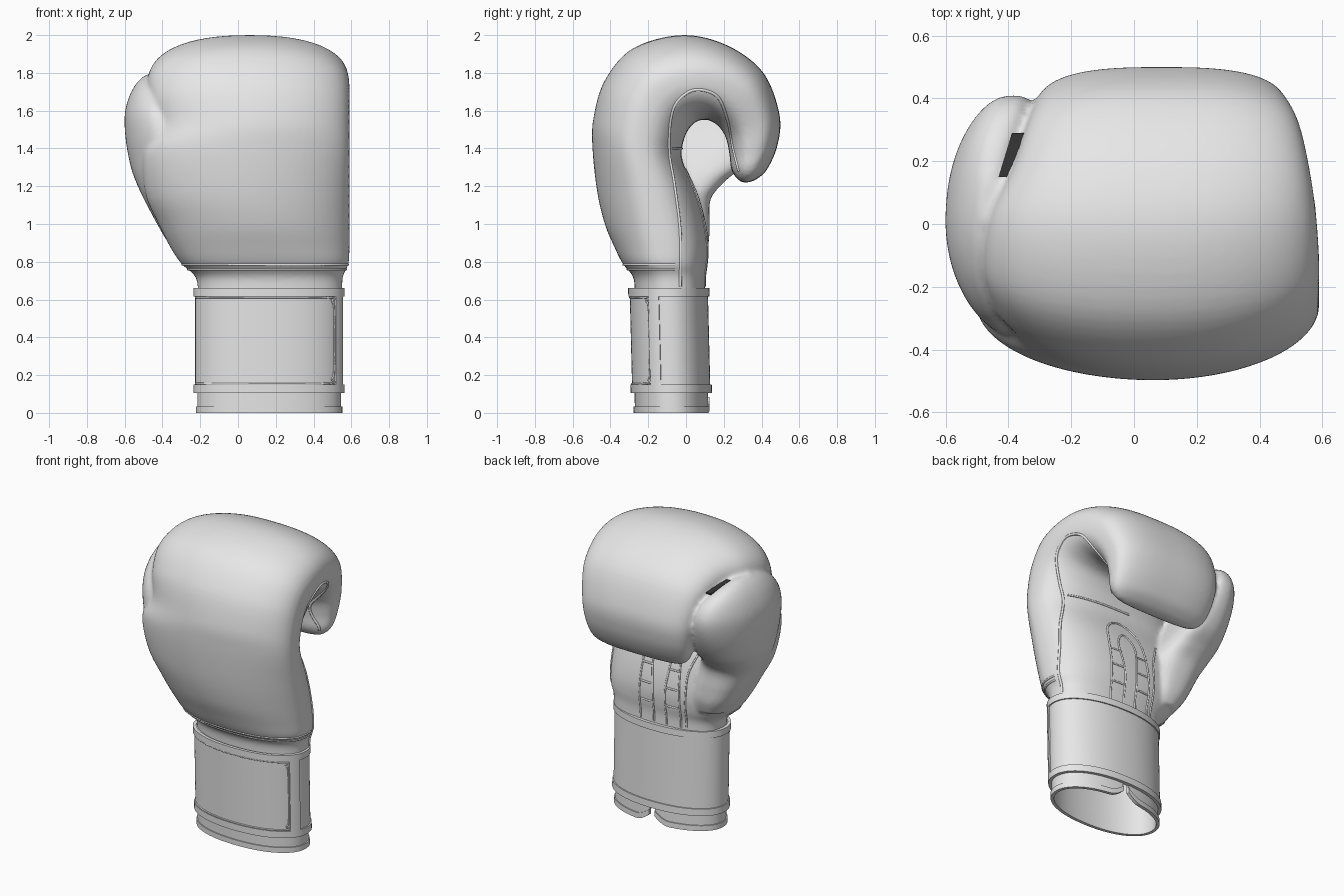
import bpy, bmesh, math
from mathutils import Vector
from mathutils.bvhtree import BVHTree

if "Cube" in bpy.data.objects:
    bpy.data.objects.remove(bpy.data.objects["Cube"], do_unlink=True)


def material(name, shade):
    mat = bpy.data.materials.new(name)
    mat.use_nodes = True
    mat.diffuse_color = (shade, shade, shade, 1)
    for node in mat.node_tree.nodes:
        if node.type == "BSDF_PRINCIPLED":
            node.inputs["Base Color"].default_value = mat.diffuse_color
    return mat


leather = material("light_grey_leather", 0.8)
webbing = material("dark_webbing", 0.03)


def link(name, data, mat=leather):
    obj = bpy.data.objects.new(name, data)
    bpy.context.collection.objects.link(obj)
    data.materials.append(mat)
    return obj


def spline(rows, steps):
    """Catmull-Rom interpolation of equal-length tuples."""
    out = []
    for i in range(len(rows) - 1):
        quad = (rows[max(i - 1, 0)], rows[i], rows[i + 1], rows[min(i + 2, len(rows) - 1)])
        for s in range(steps):
            t = s / steps
            out.append(tuple(
                b + t / 2 * (c - a + t * (2 * a - 5 * b + 4 * c - d + t * (3 * (b - c) + d - a)))
                for a, b, c, d in zip(*quad)))
    out.append(rows[-1])
    return out


def rounded(angle, power):
    """Unit superellipse point."""
    c, s = math.cos(angle), math.sin(angle)
    return (math.copysign(abs(c) ** (2 / power), c), math.copysign(abs(s) ** (2 / power), s))


def loft(bm, rows, bend=0.0, sides=64):
    """Each row: outer y, outer z, inner y, inner z, low x, high x, outer squareness."""
    rings = []
    for oy, oz, iy, iz, x0, x1, power in spline(rows, 6):
        ring = []
        for k in range(sides):
            angle = math.tau * k / sides
            u, v = rounded(angle, power if math.sin(angle) < 0 else 2.6)
            y = (oy + iy) / 2 + v * (iy - oy) / 2
            z = (oz + iz) / 2 + v * (iz - oz) / 2
            x = (x0 + x1) / 2 + u * (x1 - x0) / 2 + bend * y * y
            ring.append(bm.verts.new((x, y, z)))
        rings.append(ring)
    for a, b in zip(rings, rings[1:]):
        for k in range(sides):
            j = (k + 1) % sides
            bm.faces.new((a[k], a[j], b[j], b[k]))
    bm.faces.new(rings[0])
    bm.faces.new(rings[-1])


def finish(name, bm, mat=leather):
    bmesh.ops.recalc_face_normals(bm, faces=bm.faces)
    mesh = bpy.data.meshes.new(name)
    bm.to_mesh(mesh)
    bm.free()
    return link(name, mesh, mat)


# Padded fist: wrist, back of hand, knuckles, curled fingers
fist = [
    (-0.27, 0.62, 0.10, 0.62, -0.21, 0.55, 2.2),
    (-0.28, 0.72, 0.10, 0.72, -0.225, 0.555, 2.2),
    (-0.335, 0.79, 0.11, 0.79, -0.30, 0.585, 2.2),
    (-0.38, 0.88, 0.115, 0.88, -0.36, 0.59, 2.1),
    (-0.43, 1.00, 0.10, 1.00, -0.42, 0.59, 2),
    (-0.47, 1.17, 0.06, 1.15, -0.49, 0.59, 2),
    (-0.495, 1.40, -0.02, 1.34, -0.50, 0.59, 2),
    (-0.49, 1.56, -0.01, 1.45, -0.43, 0.59, 2),
    (-0.43, 1.76, 0.02, 1.51, -0.46, 0.59, 2.1),
    (-0.28, 1.93, 0.05, 1.54, -0.48, 0.59, 2.2),
    (-0.02, 2.00, 0.08, 1.55, -0.46, 0.58, 2.3),
    (0.22, 1.945, 0.12, 1.55, -0.39, 0.56, 2.5),
    (0.41, 1.80, 0.17, 1.52, -0.345, 0.53, 2.7),
    (0.495, 1.58, 0.21, 1.46, -0.315, 0.49, 2.8),
    (0.485, 1.42, 0.23, 1.37, -0.29, 0.47, 2.8),
    (0.43, 1.29, 0.24, 1.29, -0.26, 0.45, 2.6),
    (0.37, 1.235, 0.27, 1.24, -0.21, 0.40, 2.6),
    (0.33, 1.22, 0.30, 1.22, -0.14, 0.33, 2.6),
]

# Thumb: z, front y, back y, low x, high x
thumb = [
    (0.81, -0.20, 0.09, -0.30, -0.08),
    (0.90, -0.25, 0.12, -0.37, -0.08),
    (1.00, -0.28, 0.125, -0.43, -0.09),
    (1.13, -0.33, 0.13, -0.50, -0.12),
    (1.22, -0.35, 0.20, -0.54, -0.17),
    (1.31, -0.36, 0.30, -0.57, -0.22),
    (1.45, -0.36, 0.38, -0.595, -0.29),
    (1.58, -0.32, 0.41, -0.60, -0.34),
    (1.68, -0.24, 0.37, -0.575, -0.37),
    (1.75, -0.12, 0.27, -0.535, -0.41),
    (1.79, 0.00, 0.14, -0.49, -0.44),
]

bm = bmesh.new()
loft(bm, fist)
loft(bm, [(y0, z, y1, z, x0, x1, 2.2) for z, y0, y1, x0, x1 in thumb], bend=0.5)
glove = finish("padded_glove", bm)
blend = glove.modifiers.new("blend", "REMESH")
blend.mode = "VOXEL"
blend.voxel_size = 0.013
blend.use_smooth_shade = True
relax = glove.modifiers.new("relax", "SMOOTH")
relax.factor = 0.5
relax.iterations = 5

# Dark webbing strip bridging thumb and fist
bm = bmesh.new()
for x, y, z in ((-0.408, 0.15, 1.785), (-0.365, 0.29, 1.735)):
    for dx in (-0.024, 0.02):
        for dz in (0, -0.009):
            bm.verts.new((x + dx, y, z + dz))
bmesh.ops.convex_hull(bm, input=bm.verts)
finish("thumb_webbing", bm, webbing)


# Wrist cuff
def cuff_point(angle, z, offset):
    u, v = rounded(angle, 2.15)
    return Vector((0.165 + u * (0.38 + offset), -0.075 - 0.025 * z + v * (0.195 + offset), z))


def band(name, profile, start=0.0, sweep=math.tau, lift=0.0, steps=96):
    """Sweep a closed (offset, z) profile round the cuff; lift rounds off the open ends."""
    bm = bmesh.new()
    rings = []
    for i in range(steps + 1):
        t = i / steps
        edge = max(0.0, 1 - min(t, 1 - t) * 24) ** 2
        rings.append([bm.verts.new(cuff_point(start + sweep * t, z + (lift * edge if z < 0.1 else 0), off))
                      for off, z in profile])
    n = len(profile)
    for a, b in zip(rings, rings[1:]):
        for k in range(n):
            j = (k + 1) % n
            bm.faces.new((a[k], a[j], b[j], b[k]))
    if sweep < math.tau:
        bm.faces.new(rings[0])
        bm.faces.new(rings[-1])
    else:
        bmesh.ops.remove_doubles(bm, verts=bm.verts, dist=0.0001)
    obj = finish(name, bm)
    bpy.context.view_layer.objects.active = obj
    bpy.ops.object.select_all(action="DESELECT")
    obj.select_set(True)
    bpy.ops.object.shade_smooth_by_angle(angle=math.radians(40))


def box(o0, o1, z0, z1):
    return [(o0, z0), (o1, z0), (o1, z1), (o0, z1)]


GAP = 0.04
SLIT = dict(start=math.pi / 2 + GAP, sweep=math.tau - 2 * GAP, lift=0.05)
band("cuff_sleeve", box(-0.012, 0.0, 0.005, 0.63), **SLIT)
band("cuff_hem", box(-0.014, 0.007, 0.0, 0.035), **SLIT)
band("wrist_strap", box(-0.01, 0.012, 0.105, 0.655))
band("strap_lower_trim", box(0.0, 0.02, 0.105, 0.15))
band("strap_upper_trim", box(0.0, 0.02, 0.617, 0.66))
band("strap_end_trim", box(0.0, 0.02, 0.12, 0.645), start=-0.5, sweep=0.27, steps=8)


# Stitched seams and piping
def piping(name, points, radius=0.006):
    curve = bpy.data.curves.new(name, "CURVE")
    curve.dimensions = "3D"
    curve.bevel_depth = radius
    curve.bevel_resolution = 2
    line = curve.splines.new("POLY")
    line.points.add(len(points) - 1)
    for p, co in zip(line.points, points):
        p.co = (*co, 1)
    link(name, curve)


bpy.context.view_layer.update()
surface = BVHTree.FromObject(glove, bpy.context.evaluated_depsgraph_get())


def seam(name, rays, radius=0.006):
    hits = [surface.ray_cast(Vector(o), Vector(d).normalized())[0] for o, d in rays]
    hits = [h for h in hits if h is not None]
    if len(hits) > 1:
        piping(name, hits, radius)


def palm_seam(name, path):
    seam(name, [((x, 0.18, z), (0, -1, 0)) for x, z in spline(path, 8)])


strap_edge = [(-3, 0.61), (-0.72, 0.61), (-0.58, 0.59), (-0.52, 0.53), (-0.52, 0.24),
              (-0.58, 0.18), (-0.72, 0.155), (-3, 0.155)]
piping("strap_stitching", [cuff_point(a, z, 0.013) for a, z in spline(strap_edge, 16)], 0.005)

side = [(-0.03, 0.67), (-0.03, 0.95), (-0.06, 1.2), (-0.09, 1.4), (-0.07, 1.6), (0, 1.69),
        (0.08, 1.71), (0.17, 1.67), (0.22, 1.55), (0.25, 1.4), (0.28, 1.28)]
seam("side_seam", [((2, y, z), (-1, 0, 0)) for y, z in spline(side, 8)], 0.008)

for label, height in (("lower", 0.76), ("upper", 0.785)):
    rays = []
    for k in range(61):
        a = math.pi * (1 + k / 60)
        d = Vector((math.cos(a), math.sin(a), 0))
        rays.append((Vector((0.165, -0.06, height)) + d * 2, -d))
    seam("wrist_seam_" + label, rays, 0.006)

# Palm lacing panels mirrored about the slit
SLIT_X = 0.12
for label, spread, top, flare in (("outer", 0.145, 1.29, 0.8), ("inner", 0.045, 1.19, 1.4)):
    half = [(1.0, 0.67), (1.0, 0.9), (flare, top - 0.09)]
    path = [(SLIT_X - spread * w, z) for w, z in half] + [(SLIT_X, top)]
    path += [(SLIT_X + spread * w, z) for w, z in reversed(half)]
    palm_seam("palm_panel_" + label, path)
for label, sign in (("left", 1), ("right", -1)):
    for row in range(3):
        z = 0.8 + 0.12 * row
        palm_seam(f"panel_stitch_{label}_{row}", [(SLIT_X + sign * w, z) for w in (0.055, 0.135)])
palm_seam("palm_cross_seam", [(0.02, 1.4), (0.22, 1.4), (0.46, 1.4)])
palm_seam("thumb_base_seam", [(-0.06, 0.68), (-0.07, 0.9), (-0.08, 1.05), (-0.14, 1.2)])
